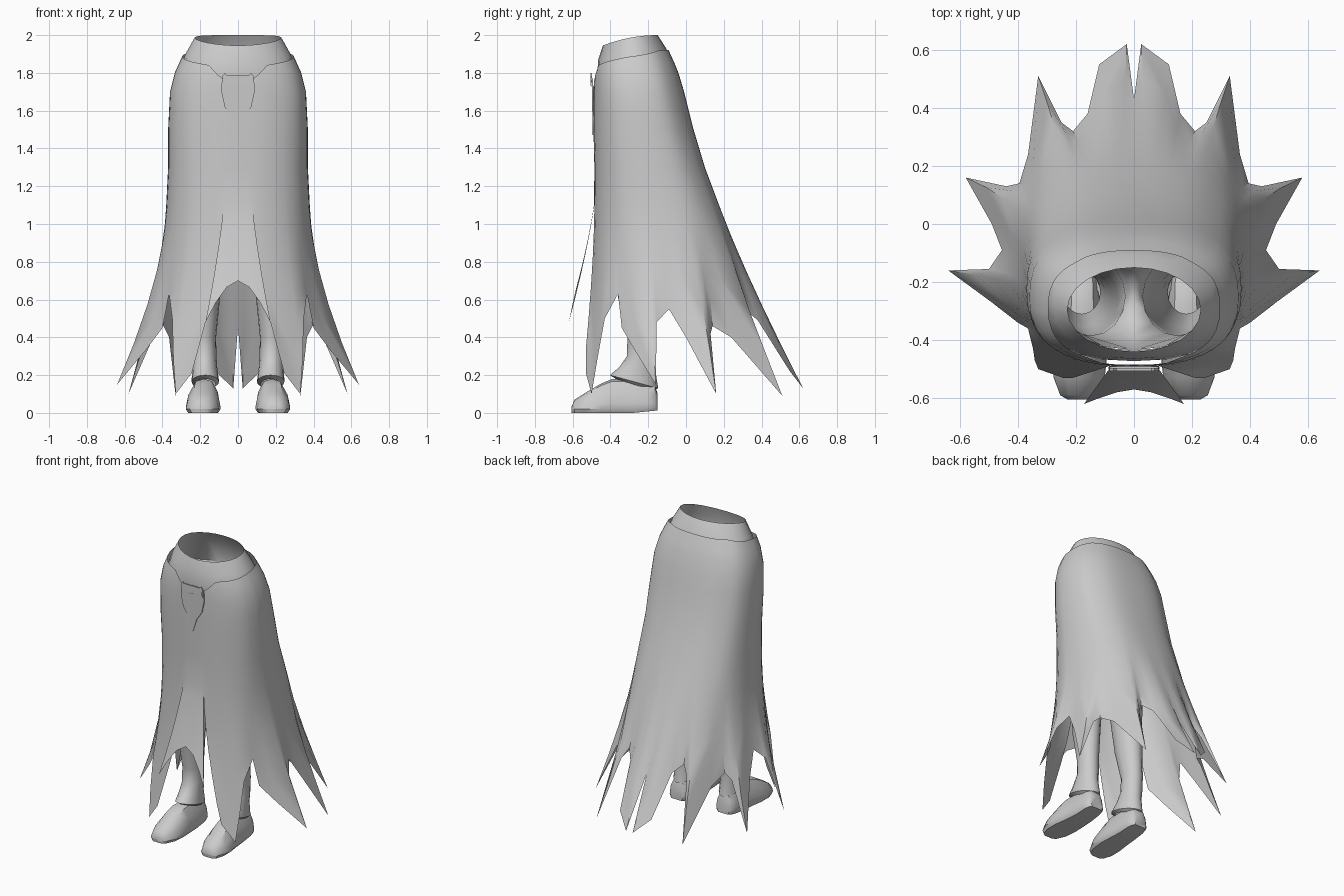
import bpy, bmesh, math
from mathutils import Vector

if "Cube" in bpy.data.objects:
    bpy.data.objects.remove(bpy.data.objects["Cube"])

cloth = bpy.data.materials.new("plain_grey")
cloth.diffuse_color = (0.6, 0.6, 0.6, 1)
cloth.use_nodes = True
cloth.node_tree.nodes["Principled BSDF"].inputs["Base Color"].default_value = cloth.diffuse_color


def finish(name, bm, angle=40):
    bmesh.ops.remove_doubles(bm, verts=bm.verts, dist=0.0005)
    bmesh.ops.recalc_face_normals(bm, faces=bm.faces)
    me = bpy.data.meshes.new(name)
    bm.to_mesh(me)
    bm.free()
    ob = bpy.data.objects.new(name, me)
    bpy.context.collection.objects.link(ob)
    me.materials.append(cloth)
    m = ob.modifiers.new("mirror", 'MIRROR')
    m.merge_threshold = 0.001
    bpy.ops.object.select_all(action='DESELECT')
    bpy.context.view_layer.objects.active = ob
    ob.select_set(True)
    bpy.ops.object.shade_smooth_by_angle(angle=math.radians(angle))
    return ob


def grid(bm, cols, closed=False):
    """Bridge neighbouring columns of points with quads."""
    vs = [[bm.verts.new(p) for p in c] for c in cols]
    pairs = list(zip(vs, vs[1:])) + ([(vs[-1], vs[0])] if closed else [])
    for a, b in pairs:
        for i in range(len(a) - 1):
            bm.faces.new((a[i], a[i + 1], b[i + 1], b[i]))
    return vs


# Skirt body: z, half width, front y, back y
RINGS = [(1.95, .255, -.45, -.11), (1.90, .29, -.467, -.08), (1.80, .335, -.485, -.04),
         (1.70, .36, -.49, -.01), (1.50, .37, -.49, .04), (1.30, .37, -.485, .10),
         (1.10, .38, -.487, .175)]


def ring_point(deg, z, inset=0.0):
    t = math.radians(deg)
    for hi, lo in zip(RINGS, RINGS[1:]):
        if z >= lo[0] - 1e-6:
            break
    f = (hi[0] - z) / (hi[0] - lo[0])
    a, yf, yb = (h + (l - h) * f for h, l in zip(hi[1:], lo[1:]))
    s, c = max(0, math.sin(t)), math.cos(t)
    sx = s ** 0.8 if s > 1e-6 else 0
    cy = math.copysign(abs(c) ** 0.8, c)
    return Vector(((a - inset) * sx, (yf + yb) / 2 - ((yb - yf) / 2 - inset) * cy, z))


def rim(deg):
    # Waist edge dips to a notch at the front
    if deg < 22:
        return 1.76 + .08 * max(0, deg - 9) / 13
    return 1.84 + .08 * min(1, (deg - 22) / 110)


def column(deg, hem, bow):
    top = rim(deg)
    zs = [top] + [min(z, top - .01 * (i + 1)) for i, z in enumerate((1.85, 1.8))]
    zs = sorted(zs, reverse=True) + [1.7, 1.6, 1.5, 1.3, 1.1]
    pts = [ring_point(deg, z) for z in zs]
    p0, p2 = pts[-1], Vector(hem)
    p1 = p0 + (p0 - pts[-2]) * (2.0 * (p0.z - p2.z))
    p1 = (p0 + p2) / 2 * (1 - bow) + p1 * bow
    for i in range(1, 6):
        t = i / 5
        pts.append(p0 * (1 - t) ** 2 + p1 * 2 * t * (1 - t) + p2 * t * t)
    return pts


# Ragged hem: angle from the front, then hem point
FLAP = [(0, (0, -.57, .70)), (2.5, (.06, -.58, .665)), (5, (.12, -.60, .58)), (7.5, (.172, -.62, .48))]
SIDE = [(7.5, (.21, -.53, .34)), (14, (.245, -.53, .21)), (24, (.33, -.50, .10)),
        (36, (.342, -.47, .28)), (45, (.348, -.43, .50)), (52, (.365, -.36, .63)),
        (58, (.40, -.34, .45)), (66, (.49, -.27, .33)), (79, (.64, -.16, .15)),
        (84, (.50, -.155, .48)), (90, (.455, -.09, .55)), (97, (.49, .0, .40)),
        (108, (.58, .16, .10)), (116, (.44, .13, .42)), (122, (.395, .14, .46)),
        (131, (.365, .24, .40)), (147, (.33, .51, .09)), (155, (.25, .35, .47)),
        (160, (.21, .32, .54)), (166, (.16, .38, .49)), (172, (.12, .55, .22)),
        (177, (.025, .62, .13)), (180, (0, .43, .46))]
bm = bmesh.new()
for part, bow in ((FLAP, .35), (SIDE, 1)):
    grid(bm, [column(d, h, bow) for d, h in part])
finish("skirt", bm)


def hip(deg):
    t = math.radians(deg)
    return Vector((.27 * math.sin(t), -.27 - .165 * math.cos(t), 1.55))


# Waistband: sloped collar running down to the hips inside the skirt
bm = bmesh.new()
cols = []
for d in range(0, 181, 15):
    t = math.radians(d)
    s, c = math.sin(t), math.cos(t)
    cols.append([(.23 * s, -.295 - .145 * c, 2 - .055 * ((1 + c) / 2) ** 2),
                 (.278 * s, -.285 - .18 * c, 1.90 - .03 * c),
                 ring_point(d, 1.75, .015), hip(d)])
grid(bm, cols)
finish("waistband", bm)


def plate(name, outline, y, depth, lean=0):
    """Thin front plate from a half outline, mirrored across the middle."""
    bm = bmesh.new()
    f = bm.faces.new([bm.verts.new((x, y + lean * (1.78 - z), z)) for x, z in outline])
    out = bmesh.ops.extrude_face_region(bm, geom=[f])
    for v in out["geom"]:
        if isinstance(v, bmesh.types.BMVert):
            v.co.y -= depth
    mid = [f for f in bm.faces if all(abs(v.co.x) < 1e-5 for v in f.verts)]
    bmesh.ops.delete(bm, geom=mid, context='FACES_ONLY')
    finish(name, bm, angle=25)


plate("front_tab", [(0, 1.77), (.085, 1.77), (.088, 1.70), (.07, 1.62), (.03, 1.56), (0, 1.47)],
      -.492, .008, .02)
plate("buckle", [(0, 1.79), (.06, 1.79), (.07, 1.80), (.085, 1.78), (.075, 1.755),
                 (.085, 1.73), (.06, 1.745), (0, 1.735)], -.497, .009)

# Trouser legs: hips split at the crotch into two hollow tubes with flared hems
LEGS = [(1.3, .15, -.25, .12, .135), (1.0, .155, -.265, .10, .12), (.8, .163, -.268, .088, .11),
        (.6, .172, -.258, .076, .10), (.4, .18, -.235, .064, .075), (.30, .178, -.238, .064, .075),
        (.24, .176, -.26, .066, .095), (.165, .173, -.275, .073, .128)]
bm = bmesh.new()
cols = []
N = 16
for k in range(N):
    t = 2 * math.pi * k / N
    sx, cy = math.sin(t), -math.cos(t)
    if k <= N // 2:
        top = hip(360 * k / N)
    else:
        top = Vector((0, -.27 + .165 * cy, 1.55 + .22 * sx))
    col = [top]
    for z, cx, yc, rx, ry in LEGS:
        slant = -.035 * cy if z < .2 else 0
        col.append((cx + rx * sx, yc + ry * cy, z + slant))
    # folded-in underside of the hem
    z, cx, yc, rx, ry = LEGS[-1]
    col.append((cx + rx * .75 * sx, yc + ry * .75 * cy, z - .015 - .03 * cy))
    cols.append(col)
grid(bm, cols, True)
finish("trouser_legs", bm)

# Shoes: sections along y with half width and height
bm = bmesh.new()
SHOE = [(-.605, .035, .035), (-.59, .062, .07), (-.53, .088, .108), (-.45, .092, .155),
        (-.39, .086, .18), (-.28, .076, .18), (-.20, .072, .17), (-.165, .062, .15), (-.15, .045, .10)]
cols = []
for y, w, h in SHOE:
    half = [(.85, 0), (1, .02 / h), (.97, .3), (.85, .62), (.5, .93)]
    sec = half + [(0, 1)] + [(-a, b) for a, b in reversed(half)]
    cx = .178 + .06 * max(0, -.35 - y)
    lift = .1 * max(0, y + .28)
    cols.append([(cx + w * a, y, lift * (1 - b) + h * b) for a, b in sec + sec[:1]])
vs = grid(bm, cols)
bm.faces.new(vs[0][:-1])
bm.faces.new(vs[-1][:-1])
finish("shoes", bm)
